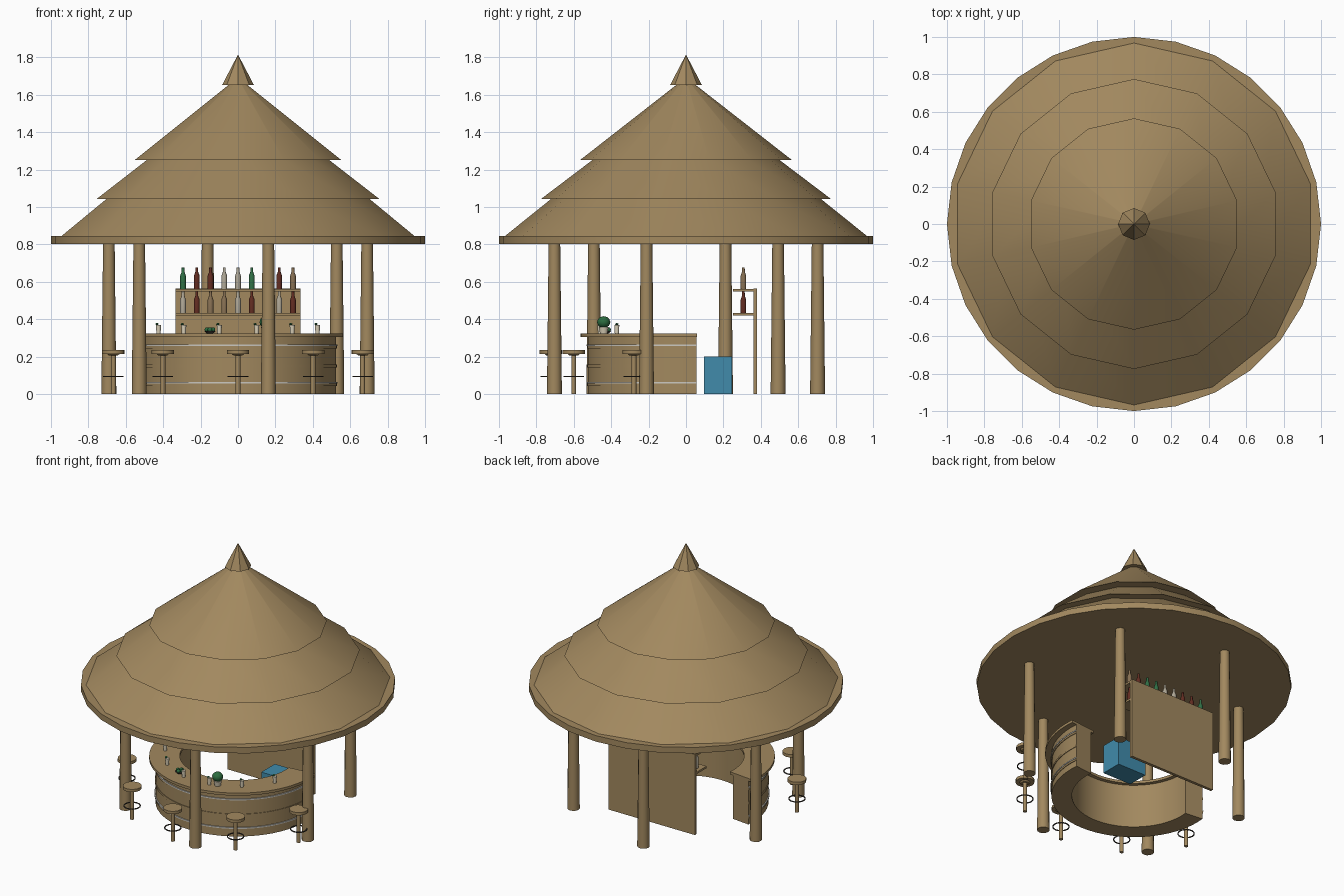
import bpy, bmesh, math
from math import cos, sin, pi, radians
from mathutils import Matrix, Vector

cube = bpy.data.objects.get("Cube")
if cube:
    bpy.data.objects.remove(cube, do_unlink=True)


def material(name, rgb):
    m = bpy.data.materials.new(name)
    m.use_nodes = True
    m.diffuse_color = (*rgb, 1)
    m.node_tree.nodes["Principled BSDF"].inputs["Base Color"].default_value = (*rgb, 1)
    return m


timber = material("tan timber", (0.36, 0.248, 0.114))
blue = material("cooler blue", (0.052, 0.26, 0.41))
green = material("bottle green", (0.03, 0.16, 0.06))
red = material("dark red glass", (0.12, 0.025, 0.015))
clear = material("pale glass", (0.42, 0.38, 0.30))
amber = material("amber glass", (0.24, 0.16, 0.085))
leaf = material("leaf green", (0.025, 0.15, 0.05))
metal = material("dark metal", (0.06, 0.05, 0.04))
silver = material("silver trim", (0.6, 0.58, 0.53))
cream = material("cream ceramic", (0.7, 0.63, 0.48))


def finish(name, bm, mat, loc=(0, 0, 0)):
    bmesh.ops.recalc_face_normals(bm, faces=bm.faces)
    me = bpy.data.meshes.new(name)
    bm.to_mesh(me)
    bm.free()
    me.materials.append(mat)
    ob = bpy.data.objects.new(name, me)
    ob.location = loc
    bpy.context.collection.objects.link(ob)
    bpy.ops.object.select_all(action="DESELECT")
    ob.select_set(True)
    bpy.context.view_layer.objects.active = ob
    bpy.ops.object.shade_smooth_by_angle(angle=radians(32))
    return ob


def cone(name, mat, x, y, z0, z1, r0, r1, sides):
    bm = bmesh.new()
    bmesh.ops.create_cone(bm, cap_ends=True, segments=sides, radius1=r0, radius2=r1,
                          depth=z1 - z0, matrix=Matrix.Translation((0, 0, (z0 + z1) / 2)))
    return finish(name, bm, mat, (x, y, 0))


def box(name, mat, lo, hi):
    lo, hi = Vector(lo), Vector(hi)
    bm = bmesh.new()
    bmesh.ops.create_cube(bm, size=1, matrix=Matrix.Translation((lo + hi) / 2)
                          @ Matrix.Diagonal((*(hi - lo), 1)))
    return finish(name, bm, mat)


def arc(name, mat, r0, r1, z0, z1, start, end, steps, loc=(0, 0, 0)):
    """Rectangular section swept round the z axis; a full turn closes itself."""
    bm = bmesh.new()
    full = end - start >= 360
    rings = []
    for i in range(steps + (not full)):
        a = radians(start + (end - start) * i / steps)
        rings.append([bm.verts.new((r * cos(a), r * sin(a), z))
                      for r, z in ((r0, z0), (r1, z0), (r1, z1), (r0, z1))])
    for i in range(steps):
        a, b = rings[i], rings[(i + 1) % len(rings)]
        for k in range(4):
            bm.faces.new((a[k], a[k - 1], b[k - 1], b[k]))
    if not full:
        bm.faces.new(rings[0])
        bm.faces.new(rings[-1])
    return finish(name, bm, mat, loc)


def lathe(name, mat, profile, loc, sides=14):
    bm = bmesh.new()
    rings = [[bm.verts.new((r * cos(2 * pi * i / sides), r * sin(2 * pi * i / sides), z))
              for i in range(sides)] for r, z in profile]
    for a, b in zip(rings, rings[1:]):
        for i in range(sides):
            j = (i + 1) % sides
            bm.faces.new((a[i], a[j], b[j], b[i]))
    bm.faces.new(rings[0])
    bm.faces.new(rings[-1])
    return finish(name, bm, mat, loc)


def ball(name, mat, r, loc, squash=1):
    bm = bmesh.new()
    bmesh.ops.create_icosphere(bm, subdivisions=2, radius=r,
                               matrix=Matrix.Diagonal((1, 1, squash, 1)))
    return finish(name, bm, mat, loc)


# Thatched roof: rim, three overlapping tiers and the peak
cone("roof_rim", timber, 0, 0, 0.803, 0.845, 1.0, 1.0, 28)
cone("roof_lower_tier", timber, 0, 0, 0.843, 1.06, 0.97, 0.70, 14)
cone("roof_middle_tier", timber, 0, 0, 1.043, 1.27, 0.775, 0.475, 14)
cone("roof_upper_tier", timber, 0, 0, 1.252, 1.685, 0.565, 0.01, 14)
cone("roof_peak", timber, 0, 0, 1.652, 1.815, 0.085, 0, 8)

# Six tapered posts
for i in range(6):
    a = radians(-77 + 60 * i)
    cone("post", timber, 0.722 * cos(a), 0.722 * sin(a), 0, 0.805, 0.04, 0.031, 12)

# Curved counter with hoops, two of them edged in silver
START, END = 174, 366
arc("counter_body", timber, 0.395, 0.525, 0, 0.307, START, END, 32)
arc("counter_top", timber, 0.37, 0.565, 0.305, 0.323, START, END, 32)
for z in (0.055, 0.155, 0.255):
    arc("counter_hoop", timber, 0.52, 0.529, z - 0.012, z + 0.003, START, END, 32)
for z in (0.06, 0.26):
    arc("counter_trim", silver, 0.52, 0.532, z - 0.004, z + 0.005, START, END, 32)

# Bar stools
for turn in (-67.3, -33.8, 0, 33.8, 67.3):
    a = radians(turn - 90)
    x, y = 0.722 * cos(a), 0.722 * sin(a)
    cone("stool_seat", timber, x, y, 0.215, 0.235, 0.06, 0.06, 16)
    cone("stool_seat_base", timber, x, y, 0.207, 0.216, 0.025, 0.035, 16)
    cone("stool_leg", timber, x, y, 0, 0.21, 0.013, 0.013, 12)
    arc("stool_foot_ring", metal, 0.049, 0.055, 0.09, 0.096, 0, 360, 20, (x, y, 0))

# Back wall with two shelves
box("back_board", timber, (-0.335, 0.36, 0), (0.335, 0.38, 0.565))
for z in (0.42, 0.548):
    box("shelf", timber, (-0.335, 0.25, z), (0.335, 0.362, z + 0.014))

# Bottles in two rows
bottle = ((0.0155, 0), (0.0155, 0.07), (0.008, 0.09), (0.007, 0.114))
rows = ((0.434, (clear, red, amber, amber, clear, red, green, clear, red)),
        (0.562, (green, red, red, clear, clear, green, green, red, amber)))
for z, mats in rows:
    for i, m in enumerate(mats):
        lathe("bottle", m, bottle, ((i - 4) * 0.0735, 0.307, z))

# Cool box behind the counter
box("cool_box", blue, (0.113, 0.097, 0), (0.335, 0.247, 0.2))

# Drinks with leaf garnish
for x, y in ((-0.425, -0.2), (-0.29, -0.37), (-0.1, -0.46),
             (0.1, -0.46), (0.29, -0.37), (0.425, -0.2)):
    lathe("drink_cup", cream, ((0.011, 0), (0.014, 0.047)), (x, y, 0.323))
    ball("drink_garnish", leaf, 0.009, (x - 0.008, y, 0.374), 0.6)

# Potted plant and fruit bowl
lathe("plant_pot", cream, ((0.02, 0), (0.027, 0.036)), (0.15, -0.44, 0.323))
ball("plant_bush", leaf, 0.036, (0.15, -0.44, 0.384), 0.9)
lathe("fruit_bowl", metal, ((0.015, 0), (0.032, 0.014)), (-0.15, -0.43, 0.323))
for i in range(4):
    a = i * pi / 2
    ball("lime", leaf, 0.013, (-0.15 + 0.016 * cos(a), -0.43 + 0.016 * sin(a), 0.344))
